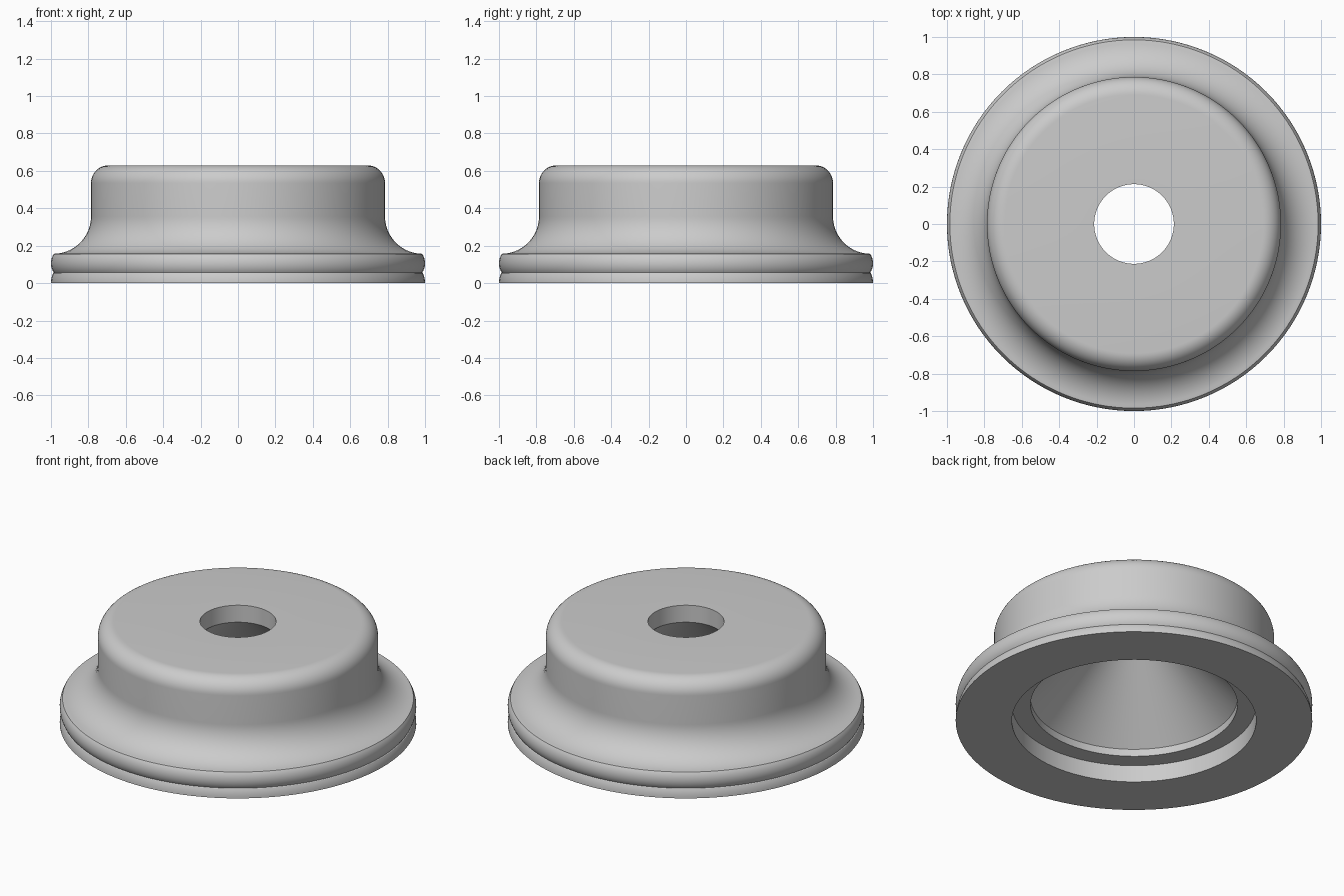
import bpy, bmesh
from math import sin, cos, pi, radians
from mathutils import Vector

cube = bpy.data.objects.get("Cube")
if cube:
    bpy.data.objects.remove(cube, do_unlink=True)

SEGMENTS = 128


def arc(cx, cz, rx, rz, start, end, steps):
    """Points along an elliptical arc in the radius/height plane."""
    angles = [radians(start + (end - start) * i / steps) for i in range(steps + 1)]
    return [(cx + rx * cos(a), cz + rz * sin(a)) for a in angles]


def lathe(name, profile, material):
    """Revolve a closed radius/height profile around z."""
    bm = bmesh.new()
    verts = [bm.verts.new((r, 0, z)) for r, z in profile]
    edges = [bm.edges.new((a, b)) for a, b in zip(verts, verts[1:] + verts[:1])]
    bmesh.ops.spin(bm, geom=verts + edges, cent=Vector(), axis=Vector((0, 0, 1)),
                   angle=2 * pi, steps=SEGMENTS, use_merge=False)
    bmesh.ops.remove_doubles(bm, verts=bm.verts, dist=0.0001)
    bmesh.ops.recalc_face_normals(bm, faces=bm.faces)
    mesh = bpy.data.meshes.new(name)
    bm.to_mesh(mesh)
    bm.free()
    mesh.materials.append(material)
    obj = bpy.data.objects.new(name, mesh)
    bpy.context.collection.objects.link(obj)
    bpy.ops.object.select_all(action='DESELECT')
    obj.select_set(True)
    bpy.context.view_layer.objects.active = obj
    bpy.ops.object.shade_smooth_by_angle(angle=radians(30))
    return obj


grey = bpy.data.materials.new("plain grey")
grey.use_nodes = True
colour = (0.6, 0.6, 0.6, 1)
grey.diffuse_color = colour
grey.node_tree.nodes["Principled BSDF"].inputs["Base Color"].default_value = colour

# Outside: lower rim, bulged rim, concave flare, then rounded top shoulder
outside = arc(0.94, 0, 0.06, 0.09, 0, 36, 5)
outside += arc(0.94, 0.106, 0.06, 0.075, -42, 42, 10)
outside += arc(0.986, 0.357, 0.2, 0.2, 268, 180, 20)
outside += arc(0.691, 0.535, 0.095, 0.095, 0, 90, 12)

# Inside: bored hole, conical cavity, short lip and stepped recess
inside = [(0.213, 0.63), (0.213, 0.525), (0.58, 0.15),
          (0.58, 0.105), (0.685, 0.105), (0.685, 0)]

lathe("flanged_bushing", outside + inside, grey)
